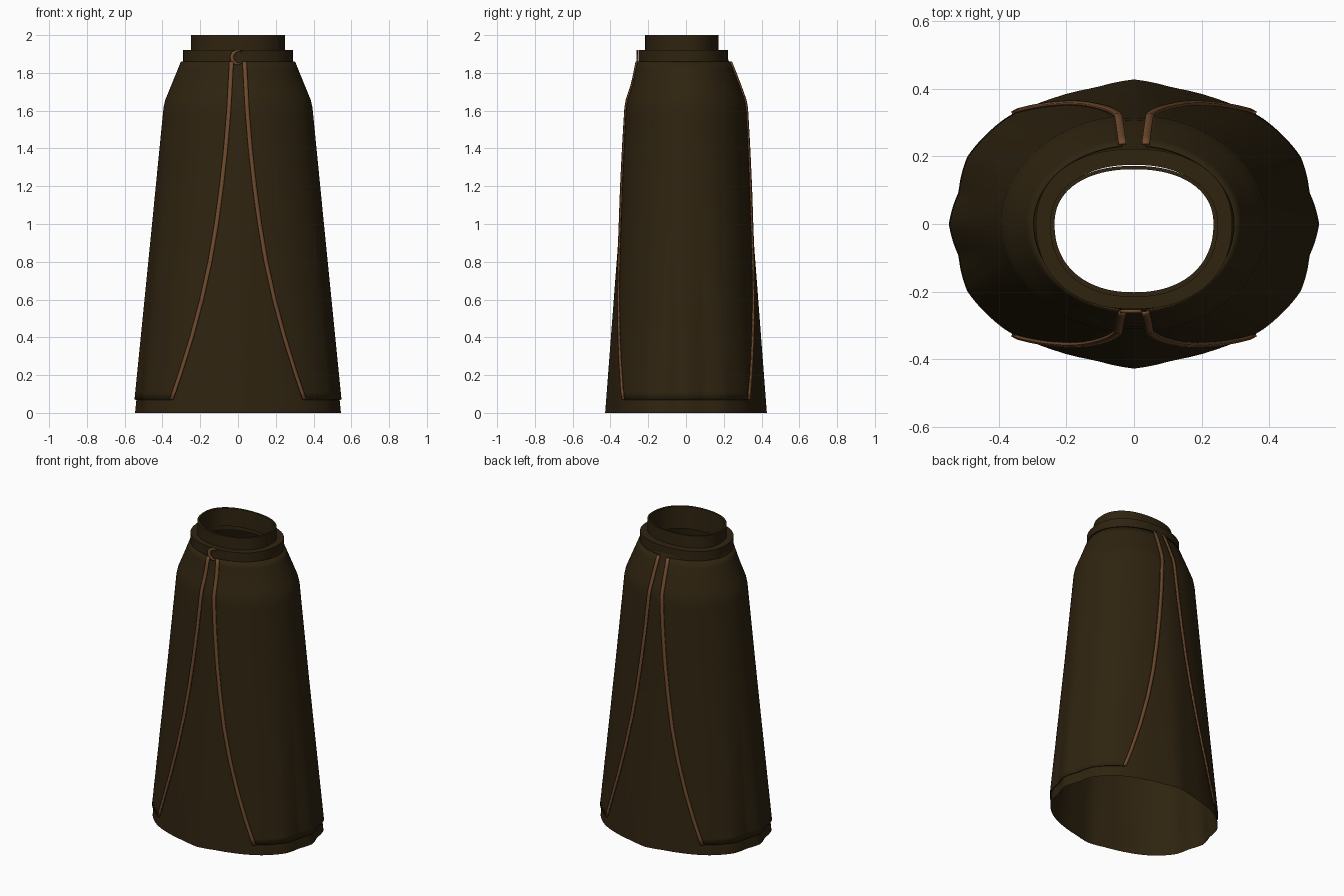
import bpy
from math import sin, cos, pi, acos, radians, copysign

if "Cube" in bpy.data.objects:
    bpy.data.objects.remove(bpy.data.objects["Cube"])


def material(name, rgb):
    m = bpy.data.materials.new(name)
    m.use_nodes = True
    m.diffuse_color = (*rgb, 1)
    m.node_tree.nodes["Principled BSDF"].inputs["Base Color"].default_value = (*rgb, 1)
    return m


cloth = material("dark brown cloth", (0.028, 0.017, 0.005))
leather = material("tan trim", (0.16, 0.068, 0.026))

# Skirt outline: height, half width, front depth, back depth
PROFILE = [(0, .545, .428, .428), (1.0, .445, .352, .352), (1.64, .382, .308, .31),
           (1.75, .337, .272, .27), (1.87, .288, .248, .222), (1.9, .28, .24, .215)]
# Hem folds: angle from the side, radius factor
FOLDS = [(0, 1), (13, .97), (27, 1.012), (46, 1.003), (63, .975), (77, .965), (90, 1)]
# Panel opening: height, distance of the edge from the centre line
OPENING = [(.07, .345), (.2, .303), (.4, .243), (.6, .19), (.8, .146), (1.0, .112),
           (1.2, .085), (1.4, .063), (1.6, .047), (1.86, .033)]


def lerp_table(table, t):
    for a, b in zip(table, table[1:]):
        if t <= b[0]:
            f = (t - a[0]) / (b[0] - a[0])
            return [p + (q - p) * f for p, q in zip(a[1:], b[1:])]
    return table[-1][1:]


def fold(angle, z):
    deg = abs(angle * 180 / pi) % 180
    deg = min(deg, 180 - deg)
    return 1 + (lerp_table(FOLDS, deg)[0] - 1) * max(0, 1 - z / 1.5)


def skirt_point(angle, z, gap=0):
    w, front, back = lerp_table(PROFILE, z)
    k = fold(angle, z)
    depth = front if sin(angle) < 0 else back
    return ((w * k + gap) * cos(angle), (depth * k + gap) * sin(angle), z)


def grid_object(name, rows, mat, closed=False, thick=0, offset=0):
    n = len(rows[0])
    verts = [p for row in rows for p in row]
    faces = []
    for i in range(len(rows) - 1):
        for j in range(n if closed else n - 1):
            k = (j + 1) % n
            faces.append((i * n + j, i * n + k, (i + 1) * n + k, (i + 1) * n + j))
    mesh = bpy.data.meshes.new(name)
    mesh.from_pydata(verts, [], faces)
    mesh.materials.append(mat)
    obj = bpy.data.objects.new(name, mesh)
    bpy.context.collection.objects.link(obj)
    if thick:
        mod = obj.modifiers.new("thickness", 'SOLIDIFY')
        mod.thickness = thick
        mod.offset = offset
    bpy.ops.object.select_all(action='DESELECT')
    obj.select_set(True)
    bpy.context.view_layer.objects.active = obj
    bpy.ops.object.shade_smooth_by_angle(angle=radians(35))
    return obj


def heights(low, high, count):
    return [low + (high - low) * i / count for i in range(count + 1)]


def opening_angle(z):
    return acos(lerp_table(OPENING, z)[0] / lerp_table(PROFILE, z)[0])


# Underskirt
SEG = 96
around = [2 * pi * j / SEG for j in range(SEG)]
grid_object("underskirt", [[skirt_point(a, z) for a in around]
                           for z in heights(0, 1.9, 38)], cloth, closed=True)

# Two side panels and their four edge trims
panel_z = heights(.07, 1.86, 44)
for side, centre in (("left", 0), ("right", pi)):
    rows = []
    for z in panel_z:
        half = opening_angle(z)
        rows.append([skirt_point(centre + half * (j / 24 - 1), z, .01) for j in range(49)])
    grid_object(side + "_panel", rows, cloth, thick=.006, offset=-1)

    for end, sign in (("front", -1), ("back", 1)):
        if centre:
            sign = -sign
        rows = []
        for z in panel_z:
            mid = centre + sign * opening_angle(z)
            step = .011 / lerp_table(PROFILE, z)[0]
            rows.append([skirt_point(mid + step * s, z, .014) for s in (-1, 0, 1)])
        grid_object(f"{side}_{end}_trim", rows, leather, thick=.008)


# Waist rings with a slightly squared oval plan
def oval(w, front, back, z):
    pts = []
    for a in around:
        c, s = cos(a), sin(a)
        depth = front if s < 0 else back
        pts.append((w * copysign(abs(c) ** .9, c), depth * copysign(abs(s) ** .9, s), z))
    return pts


def ring(name, outer, inner, low, high):
    rows = [oval(*inner, low), oval(*outer, low), oval(*outer, high),
            oval(*inner, high), oval(*inner, low)]
    grid_object(name, rows, cloth, closed=True)


ring("waistband", (.29, .252, .222), (.24, .205, .175), 1.85, 1.92)
ring("inner_collar", (.248, .216, .172), (.235, .202, .162), 1.88, 2.0)

# Crescent clasp on the front of the waistband
arc = [radians(50 + 260 * i / 24) for i in range(25)]
rows = []
for radius, bulge in ((.04, 0), (.036, -.016)):
    rows.append([(-.002 + (radius + bulge * sin(pi * i / 24)) * cos(a), -.258,
                  1.882 + (radius + bulge * sin(pi * i / 24)) * sin(a))
                 for i, a in enumerate(arc)])
grid_object("crescent_clasp", rows, leather, thick=.01)
